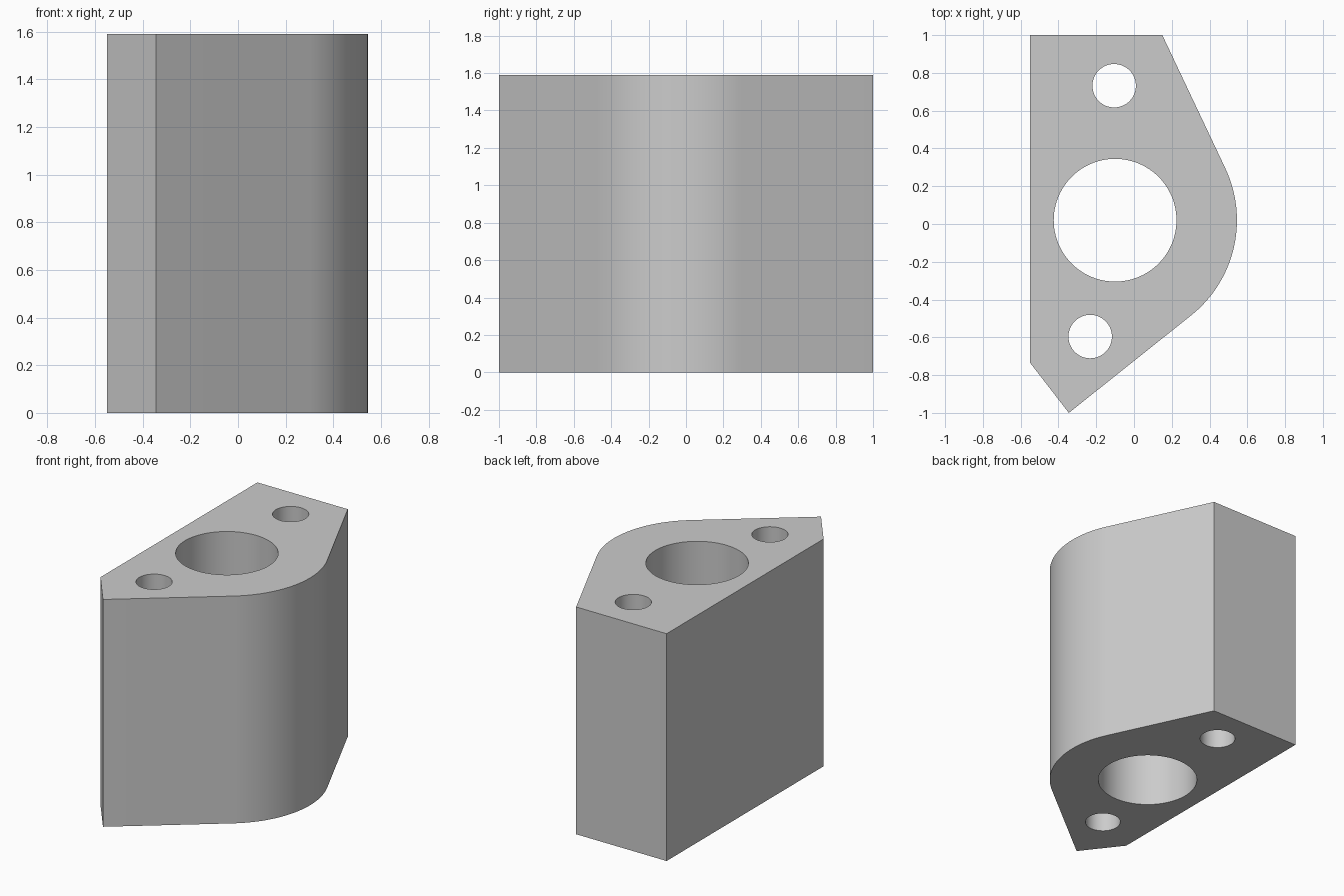
import bpy, bmesh, math
from mathutils import Vector

cube = bpy.data.objects.get("Cube")
if cube:
    bpy.data.objects.remove(cube, do_unlink=True)

HEIGHT = 1.59
BORE = Vector((-0.10, 0.02))      # shared centre of the main bore and rounded side
ROUND_RADIUS = 0.645
BACK_TIP = Vector((0.15, 1.0))
FRONT_TIP = Vector((-0.345, -1.0))


def arc(centre, radius, start, end, steps):
    """Points along an arc, both ends included."""
    angles = [start + (end - start) * i / steps for i in range(steps + 1)]
    return [centre + radius * Vector((math.cos(a), math.sin(a))) for a in angles]


def circle(centre, radius, steps):
    return arc(centre, radius, 0, math.tau, steps)[:-1]


def tangent_angle(point, side):
    """Angle on the rounded side where a line from the point touches it."""
    d = point - BORE
    return math.atan2(d.y, d.x) + side * math.acos(ROUND_RADIUS / d.length)


# Plate outline, counter-clockwise, with straight sides tangent to the rounded one
outline = [Vector((-0.55, 1.0)), Vector((-0.55, -0.735)), FRONT_TIP]
outline += arc(BORE, ROUND_RADIUS, tangent_angle(FRONT_TIP, 1),
               tangent_angle(BACK_TIP, -1), 32)
outline.append(BACK_TIP)

# Main bore and two bolt holes
loops = [
    outline,
    circle(BORE, 0.325, 96),
    circle(Vector((-0.105, 0.732)), 0.115, 64),
    circle(Vector((-0.232, -0.596)), 0.115, 64),
]

# Fill the profile around the holes and extrude it upward
bm = bmesh.new()
edges = []
for loop in loops:
    verts = [bm.verts.new((p.x, p.y, 0)) for p in loop]
    edges += [bm.edges.new((v, verts[i - 1])) for i, v in enumerate(verts)]
bmesh.ops.triangle_fill(bm, edges=edges, use_beauty=True, use_dissolve=False)
result = bmesh.ops.extrude_face_region(bm, geom=bm.faces[:], use_keep_orig=True)
top = [g for g in result["geom"] if isinstance(g, bmesh.types.BMVert)]
bmesh.ops.translate(bm, verts=top, vec=(0, 0, HEIGHT))
bmesh.ops.recalc_face_normals(bm, faces=bm.faces[:])

mesh = bpy.data.meshes.new("spacer_block")
bm.to_mesh(mesh)
bm.free()
block = bpy.data.objects.new("spacer_block", mesh)
bpy.context.collection.objects.link(block)

# Plain grey material
grey = bpy.data.materials.new("light_grey")
grey.use_nodes = True
colour = (0.6, 0.6, 0.6, 1)
grey.diffuse_color = colour
grey.node_tree.nodes["Principled BSDF"].inputs["Base Color"].default_value = colour
mesh.materials.append(grey)

# Smooth curved walls, sharp corners
bpy.ops.object.select_all(action="DESELECT")
block.select_set(True)
bpy.context.view_layer.objects.active = block
bpy.ops.object.shade_smooth_by_angle(angle=math.radians(20))
